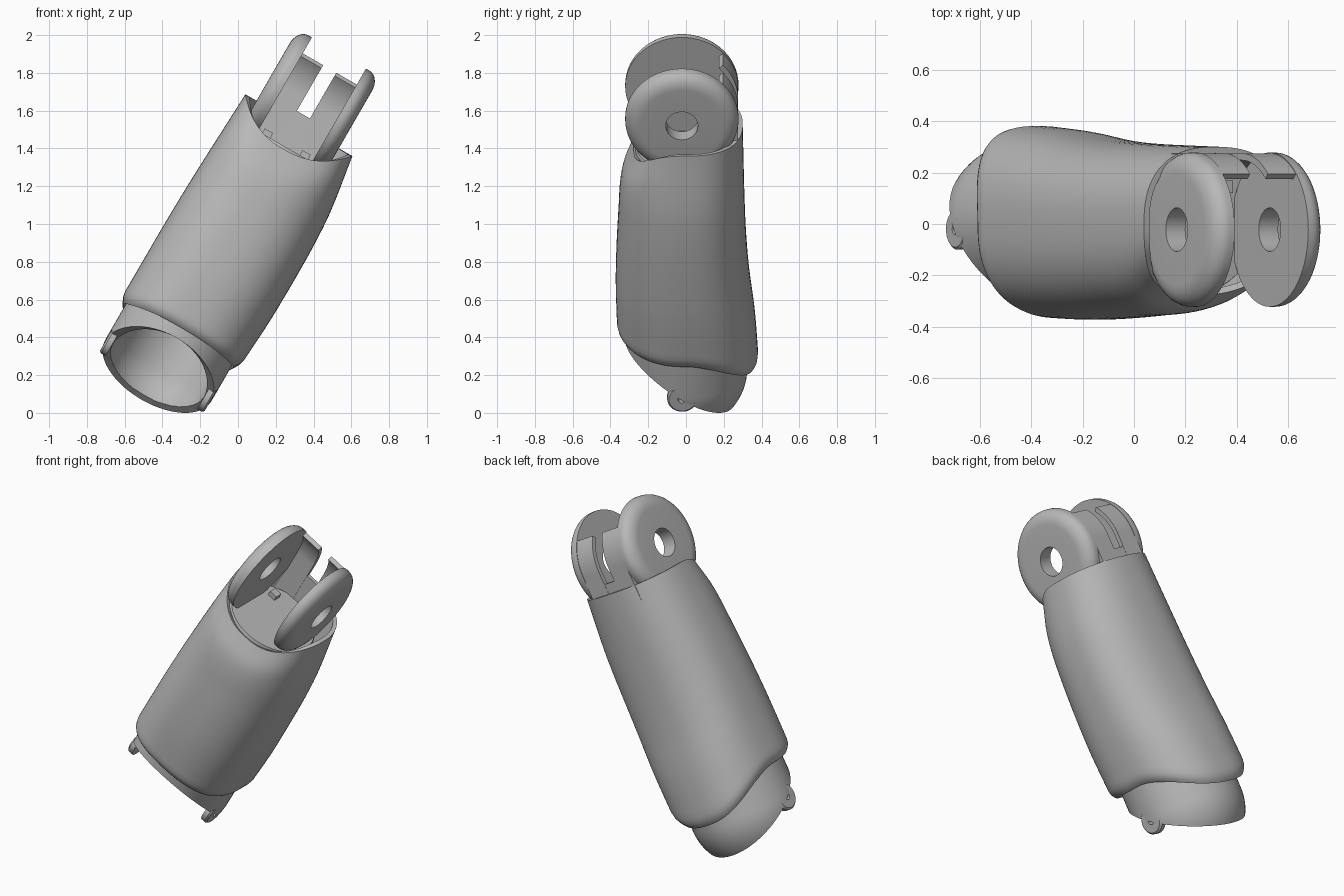
import bpy, bmesh, math
from mathutils import Matrix, Vector

cube = bpy.data.objects.get("Cube")
if cube:
    bpy.data.objects.remove(cube)

grey = bpy.data.materials.new("plain grey")
grey.use_nodes = True
colour = (0.48, 0.48, 0.48, 1)
grey.diffuse_color = colour
grey.node_tree.nodes["Principled BSDF"].inputs["Base Color"].default_value = colour

# Everything is built upright, then leaned over sideways
LEAN = Matrix.Translation((-0.424, 0, 0.245)) @ Matrix.Rotation(math.radians(30), 4, 'Y')


def finish(bm, name, shell=0, angle=35):
    bmesh.ops.recalc_face_normals(bm, faces=bm.faces)
    mesh = bpy.data.meshes.new(name)
    bm.to_mesh(mesh)
    bm.free()
    mesh.materials.append(grey)
    ob = bpy.data.objects.new(name, mesh)
    bpy.context.collection.objects.link(ob)
    ob.matrix_world = LEAN
    bpy.ops.object.select_all(action='DESELECT')
    bpy.context.view_layer.objects.active = ob
    ob.select_set(True)
    if shell:
        mod = ob.modifiers.new("wall", 'SOLIDIFY')
        mod.thickness = shell
        mod.offset = -1
        bpy.ops.object.modifier_apply(modifier=mod.name)
    bpy.ops.object.shade_smooth_by_angle(angle=math.radians(angle))
    return ob


def loft(bm, rings, closed=False):
    rows = [[bm.verts.new(p) for p in ring] for ring in rings]
    pairs = list(zip(rows, rows[1:]))
    if closed:
        pairs.append((rows[-1], rows[0]))
    for a, b in pairs:
        n = len(a)
        for i in range(n):
            j = (i + 1) % n
            bm.faces.new((a[i], a[j], b[j], b[i]))
    return rows


def circle(r, h, axis='Z', centre=(0, 0, 0), n=64):
    pts = []
    for i in range(n):
        a = math.tau * i / n
        c, s = r * math.cos(a), r * math.sin(a)
        p = Vector((c, s, h)) if axis == 'Z' else Vector((h, c, s))
        pts.append(p + Vector(centre))
    return pts


def slab(name, outline, x0, x1):
    """Extrude a side outline of (y, z) points between two x positions."""
    bm = bmesh.new()
    rows = loft(bm, [[(x, y, z) for y, z in outline] for x in (x0, x1)])
    for row in rows:
        bm.faces.new(row)
    return finish(bm, name)


def smooth_value(table, t):
    """Smooth curve through (t, value) points."""
    def slope(i):
        (ta, a), (tb, b) = table[max(i - 1, 0)], table[min(i + 1, len(table) - 1)]
        return (b - a) / (tb - ta)
    i = max(k for k in range(len(table) - 1) if k == 0 or table[k][0] <= t)
    (t0, a), (t1, b) = table[i], table[i + 1]
    d = t1 - t0
    k = (t - t0) / d
    return (a + (b - a) * k * k * (3 - 2 * k)
            + d * k * (1 - k) * (slope(i) * (1 - k) - slope(i + 1) * k))


# Outer sleeve: rounded section whose four half-widths vary along the length
RIGHT = [(0, .375), (.3, .395), (.7, .388), (1, .335)]
LEFT = [(0, .35), (.5, .345), (1, .32)]
FRONT = [(0, .365), (.3, .372), (.65, .358), (.87, .338), (1, .277)]
BACK = [(0, .385), (.2, .365), (.4, .332), (.6, .314), (1, .30)]
TUCK = .045
LEVELS = [0, .006, .014, .026] + [TUCK + (1 - TUCK) * i / 36 for i in range(37)]


def sleeve_ring(t, n=96):
    pts = []
    for i in range(n):
        a = math.tau * i / n
        c, s = math.cos(a), math.sin(a)
        front, back = max(0, -s), max(0, s)
        bottom = .20 + .04 * front ** 2 - .17 * back ** 1.5
        top = 1.48 - .15 * front ** 2
        x = math.copysign(abs(c) ** .82, c) * smooth_value(RIGHT if c > 0 else LEFT, t)
        y = math.copysign(abs(s) ** .82, s) * smooth_value(BACK if s > 0 else FRONT, t)
        tuck = 1 - .07 * max(0, 1 - t / TUCK) ** 2
        pts.append((x * tuck, y * tuck, bottom + (top - bottom) * t))
    return pts


bm = bmesh.new()
loft(bm, [sleeve_ring(t) for t in LEVELS])
finish(bm, "sleeve", shell=.025, angle=50)

# Inner core with a round cup at the bottom, cut open towards the front
bm = bmesh.new()
R = .325
CUP_X = .012
profile = [(R * math.sin(a), -R * math.cos(a))
           for a in [math.pi / 2 * i / 20 for i in range(1, 21)]]
profile += [(R, .1), (R, .2), (R, .3), (.3, .5)]
rows = loft(bm, [circle(r, h, centre=(CUP_X, 0, 0)) for r, h in profile])
bm.faces.new(rows[0])
bmesh.ops.bisect_plane(bm, geom=bm.verts[:] + bm.edges[:] + bm.faces[:],
                       plane_co=(0, -.02, -.015), plane_no=(0, -.54, -.84), clear_outer=True)
finish(bm, "lower_cup", shell=.045)

# Upper floor inside the sleeve
bm = bmesh.new()
rows = loft(bm, [circle(.26, .45), circle(.268, 1.33), circle(.262, 1.345)])
for end in (rows[0], rows[-1]):
    bm.faces.new(end)
finish(bm, "upper_floor")

# Pivot ears on the rim of the cup
for side, word in ((1, "left"), (-1, "right")):
    bm = bmesh.new()
    ring = [(.022, .28), (.022, .32), (.07, .32), (.08, .31), (.08, .28)]
    loft(bm, [circle(r, side * h, 'X', (CUP_X, -.02, -.01), 32) for r, h in ring], closed=True)
    finish(bm, word + "_cup_ear")

# Fork discs with rounded outer edges and a hole for the pivot
PIVOT = (0, -.022, 1.617)
for side, word in ((1, "left"), (-1, "right")):
    bm = bmesh.new()
    ring = [(.085, .165), (.085, .252)]
    for i in range(9):
        a = math.pi / 2 * i / 8
        ring.append((.215 + .085 * math.sin(a), .187 + .065 * math.cos(a)))
    ring.append((.3, .165))
    loft(bm, [circle(r, side * h, 'X', PIVOT) for r, h in ring], closed=True)
    finish(bm, word + "_fork_disc")


# Curved wall behind the fork, following the disc rims
def wall_outline(top_angle):
    arc = [math.radians(top_angle) * i / 12 for i in range(13)]
    outer, inner = .297, .27
    pts = [(PIVOT[1] + outer, 1.3)]
    pts += [(PIVOT[1] + outer * math.cos(a), PIVOT[2] + outer * math.sin(a)) for a in arc]
    pts += [(PIVOT[1] + inner * math.cos(a), PIVOT[2] + inner * math.sin(a))
            for a in reversed(arc)]
    return pts + [(PIVOT[1] + inner, 1.3)]


for side, word in ((1, "left"), (-1, "right")):
    slab(word + "_fork_wall", wall_outline(43), side * .04, side * .17)
    # Small stop blocks on the floor beside each disc
    slab(word + "_floor_stop", [(.12, 1.33), (.17, 1.33), (.17, 1.375), (.12, 1.375)],
         side * .09, side * .14)
slab("fork_wall_bridge", [(.25, 1.3), (.274, 1.3), (.274, 1.54), (.25, 1.54)], -.045, .045)
